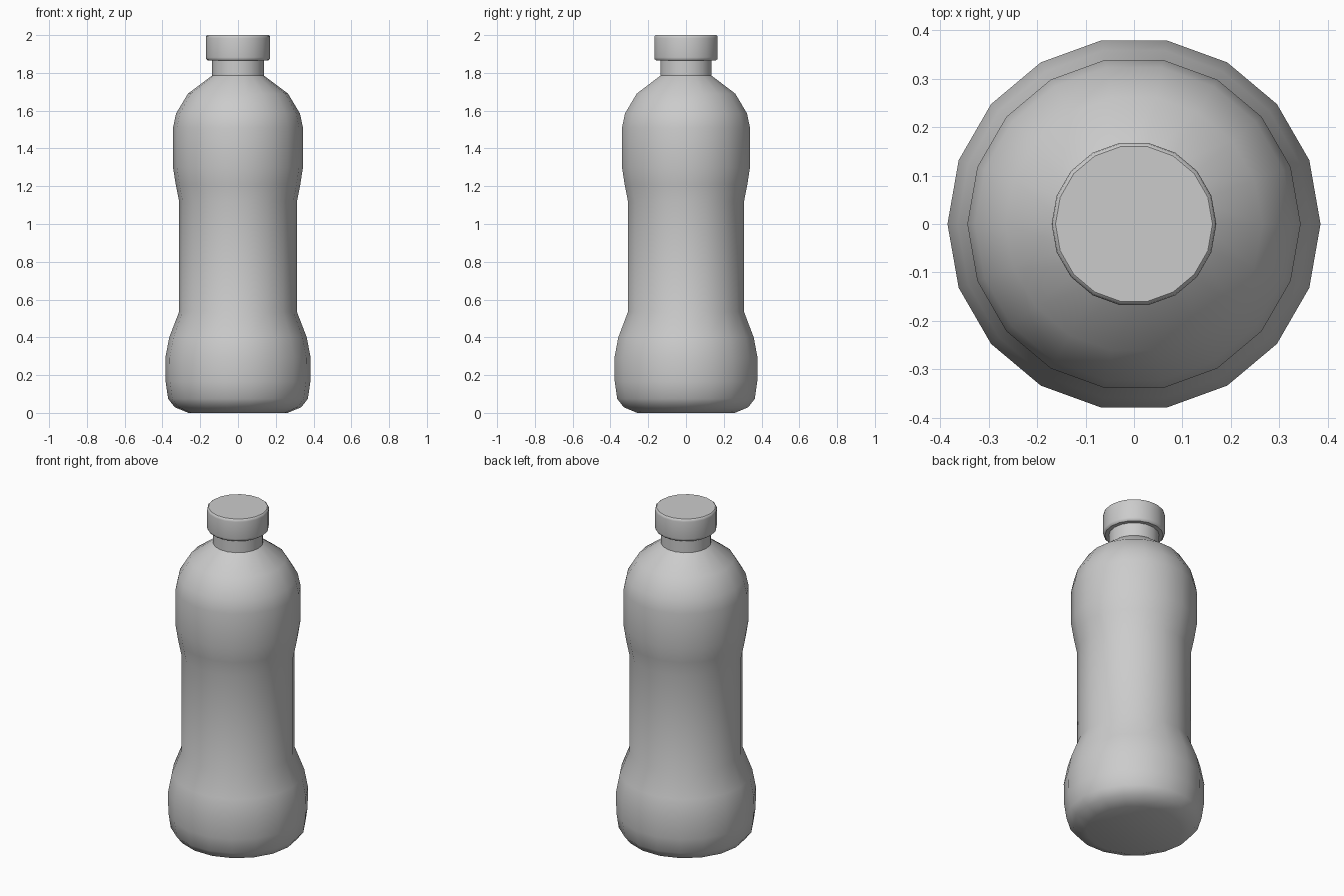
import bpy, bmesh, math

if "Cube" in bpy.data.objects:
    bpy.data.objects.remove(bpy.data.objects["Cube"])

SIDES = 18


def lathe(name, profile):
    """Revolve an (r, z) profile around z and close both ends."""
    bm = bmesh.new()
    rings = []
    for r, z in profile:
        rings.append([bm.verts.new((r * math.cos(2 * math.pi * i / SIDES),
                                    r * math.sin(2 * math.pi * i / SIDES), z))
                      for i in range(SIDES)])
    for a, b in zip(rings, rings[1:]):
        for i in range(SIDES):
            j = (i + 1) % SIDES
            bm.faces.new((a[i], a[j], b[j], b[i]))
    bm.faces.new(rings[0][::-1])
    bm.faces.new(rings[-1])
    mesh = bpy.data.meshes.new(name)
    bm.to_mesh(mesh)
    bm.free()
    obj = bpy.data.objects.new(name, mesh)
    bpy.context.collection.objects.link(obj)
    bpy.ops.object.select_all(action='DESELECT')
    obj.select_set(True)
    bpy.context.view_layer.objects.active = obj
    bpy.ops.object.shade_smooth_by_angle(angle=math.radians(40))
    return obj


# Bottle: rounded base, narrow waist, shoulder and neck
lathe("bottle_body", [
    (0.262, 0.0), (0.335, 0.03), (0.37, 0.075), (0.383, 0.165),
    (0.385, 0.29), (0.364, 0.40), (0.312, 0.535),
    (0.312, 1.12), (0.33, 1.21), (0.344, 1.30),
    (0.344, 1.51), (0.328, 1.585), (0.265, 1.69), (0.138, 1.785),
    (0.138, 1.88)])

# Screw cap with a small bevel at top and bottom
lathe("cap", [
    (0.16, 1.865), (0.168, 1.872), (0.17, 1.882),
    (0.17, 1.985), (0.168, 1.995), (0.162, 2.0)])
